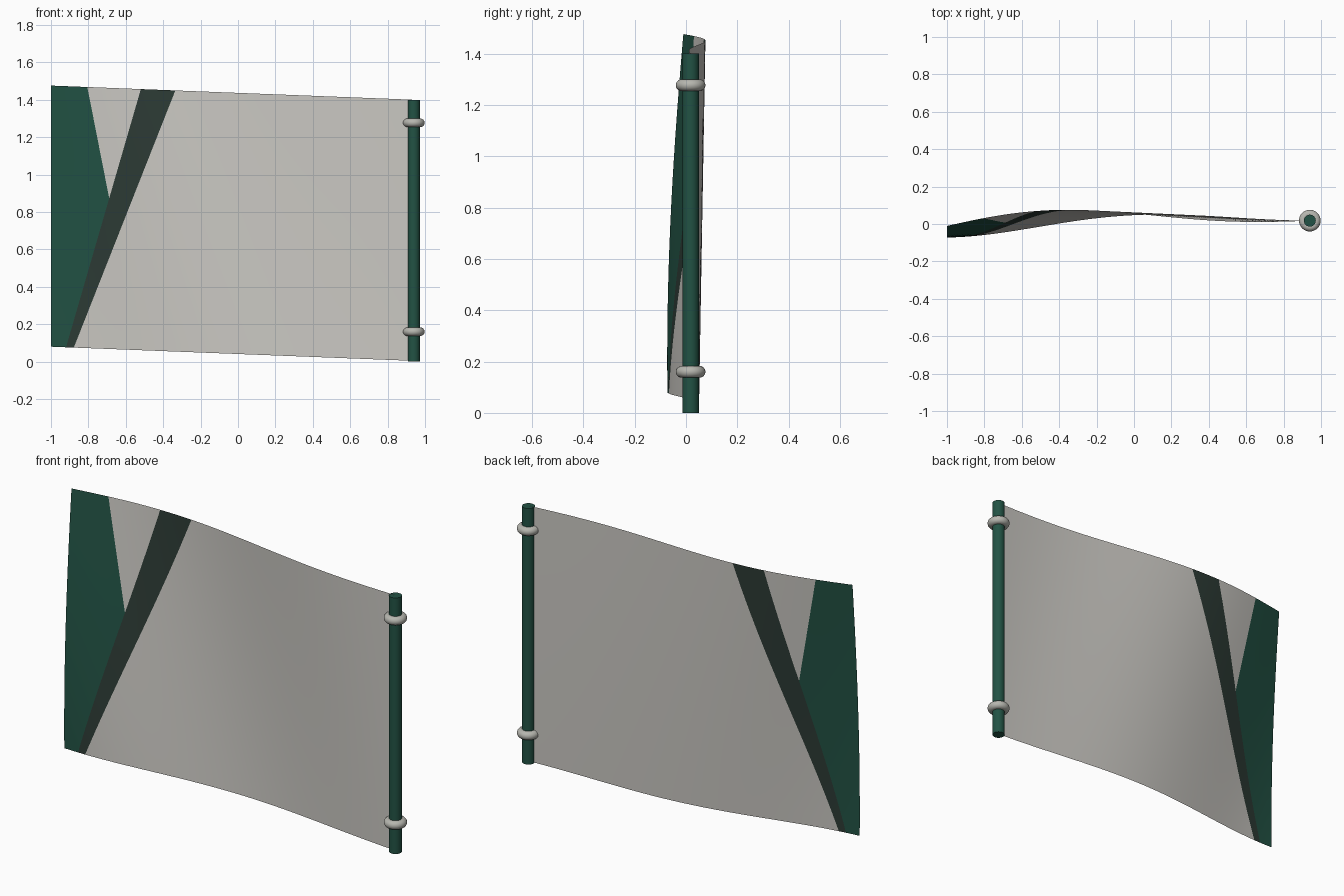
import bpy, bmesh, math
from mathutils import Vector

cube = bpy.data.objects.get("Cube")
if cube:
    bpy.data.objects.remove(cube, do_unlink=True)

POLE_X, POLE_Y, POLE_TOP = 0.94, 0.018, 1.40


def material(name, rgb, rough=0.7):
    mat = bpy.data.materials.new(name)
    mat.use_nodes = True
    mat.diffuse_color = (*rgb, 1)
    bsdf = mat.node_tree.nodes["Principled BSDF"]
    bsdf.inputs["Base Color"].default_value = (*rgb, 1)
    bsdf.inputs["Roughness"].default_value = rough
    return mat


green = material("deep green", (0.016, 0.085, 0.058))
dark = material("dark grey green", (0.026, 0.044, 0.036))
pale = material("pale grey", (0.60, 0.585, 0.55))
ring_grey = material("ring grey", (0.47, 0.47, 0.43))


def finish(obj, name, mat):
    obj.name = obj.data.name = name
    obj.data.materials.append(mat)
    bpy.ops.object.shade_smooth_by_angle(angle=math.radians(40))


# Pole and its two rings
bpy.ops.mesh.primitive_cylinder_add(vertices=24, radius=0.032, depth=POLE_TOP,
                                    location=(POLE_X, POLE_Y, POLE_TOP / 2))
finish(bpy.context.object, "pole", green)
for name, z in (("lower_ring", 0.16), ("upper_ring", 1.277)):
    bpy.ops.mesh.primitive_torus_add(major_segments=32, minor_segments=14,
                                     major_radius=0.035, minor_radius=0.023,
                                     location=(POLE_X, POLE_Y, z))
    finish(bpy.context.object, name, ring_grey)

# Flag cloth: flat sheet whose lower edge rises away from the pole
HEIGHT, LEFT, RIGHT = 1.396, -1.0, 0.93


def lower_edge(x):
    return 0.041 - 0.039 * x


bm = bmesh.new()
bmesh.ops.create_grid(bm, x_segments=56, y_segments=28, size=0.5)
for v in bm.verts:
    x = LEFT + (v.co.x + 0.5) * (RIGHT - LEFT)
    v.co = Vector((x, 0, lower_edge(x) + (v.co.y + 0.5) * HEIGHT))

# Colour borders, each a line through two (x, z) points, cut into the sheet
triangle_line = ((-0.805, 1.465), (-0.69, 0.88))
stripe_left = ((-0.92, 0.075), (-0.52, 1.455))
stripe_right = ((-0.878, 0.075), (-0.335, 1.45))


def line_x(line, z):
    (x0, z0), (x1, z1) = line
    return x0 + (x1 - x0) * (z - z0) / (z1 - z0)


for (x0, z0), (x1, z1) in (triangle_line, stripe_left, stripe_right):
    bmesh.ops.bisect_plane(bm, geom=bm.verts[:] + bm.edges[:] + bm.faces[:],
                           dist=1e-5, plane_co=(x0, 0, z0),
                           plane_no=(z1 - z0, 0, x0 - x1))

for f in bm.faces:
    c = f.calc_center_median()
    if c.x > line_x(stripe_right, c.z):
        f.material_index = 0
    elif c.x > line_x(stripe_left, c.z):
        f.material_index = 1
    else:
        f.material_index = 0 if c.x > line_x(triangle_line, c.z) else 2

# Wind ripple: a slanted wave that grows away from the pole
for v in bm.verts:
    x, z = v.co.x, v.co.z
    up = (z - lower_edge(x)) / HEIGHT
    v.co.y = POLE_Y + 0.047 * (POLE_X - x) * math.sin(2.43 * (x + 0.30 + 0.57 * up))

mesh = bpy.data.meshes.new("flag_cloth")
bm.to_mesh(mesh)
bm.free()
for mat in (pale, dark, green):
    mesh.materials.append(mat)
mesh.shade_smooth()
cloth = bpy.data.objects.new("flag_cloth", mesh)
bpy.context.collection.objects.link(cloth)
